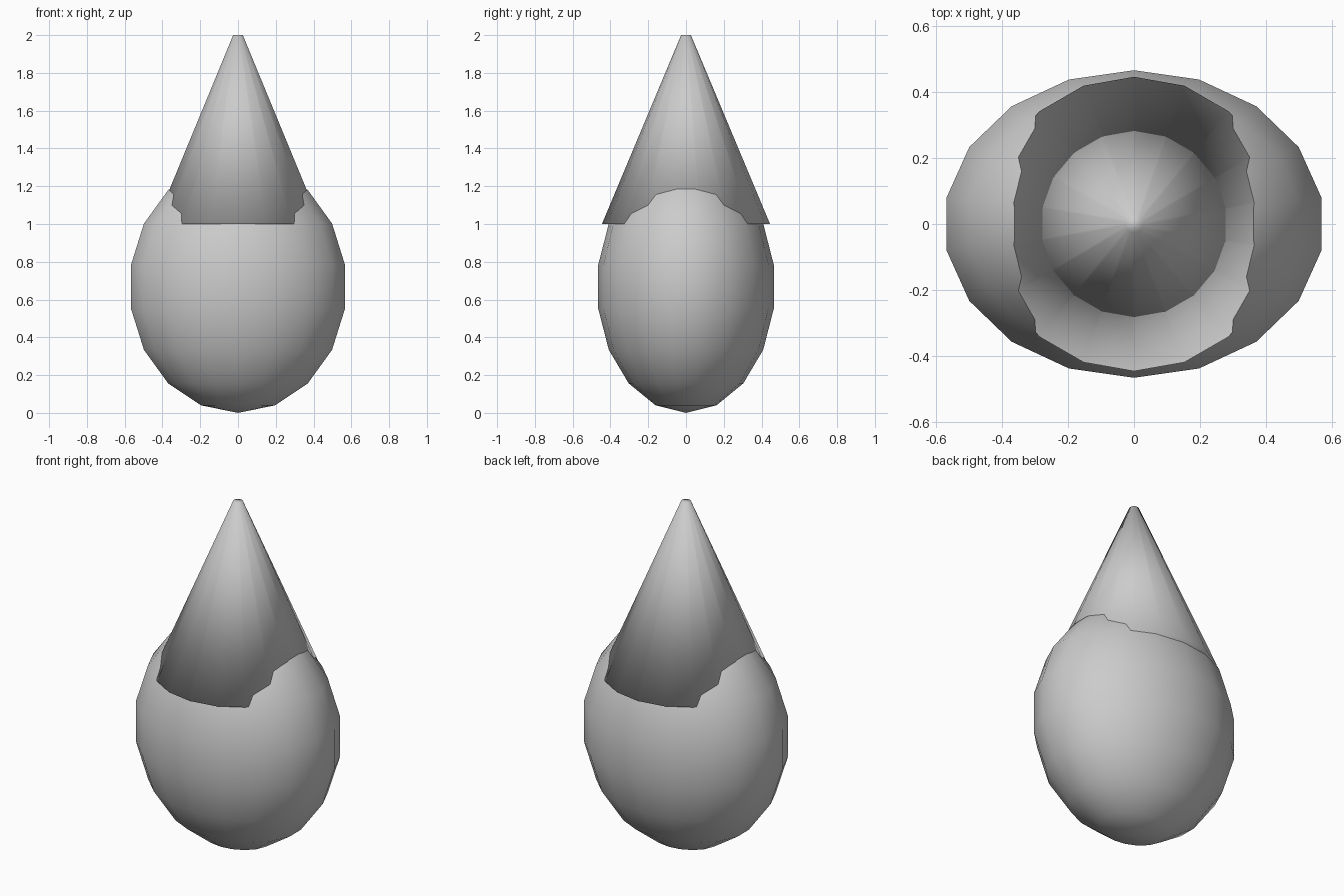
import bpy

if "Cube" in bpy.data.objects:
    bpy.data.objects.remove(bpy.data.objects["Cube"])

SIDES = 18


def smooth(obj, name):
    obj.name = name
    for p in obj.data.polygons:
        p.use_smooth = True
    return obj


# Rounded egg-shaped body, flattened front to back
bpy.ops.mesh.primitive_uv_sphere_add(segments=SIDES, ring_count=9, radius=1,
                                     location=(0, 0, 0.668))
body = smooth(bpy.context.object, "body")
body.scale = (0.584, 0.472, 0.668)

# Tall blunt-tipped cone sunk into the top of the body
bpy.ops.mesh.primitive_cone_add(vertices=SIDES, radius1=0.445, radius2=0.026,
                                depth=1.0, end_fill_type='NGON',
                                location=(0, 0, 1.5))
cone = smooth(bpy.context.object, "cone_top")
